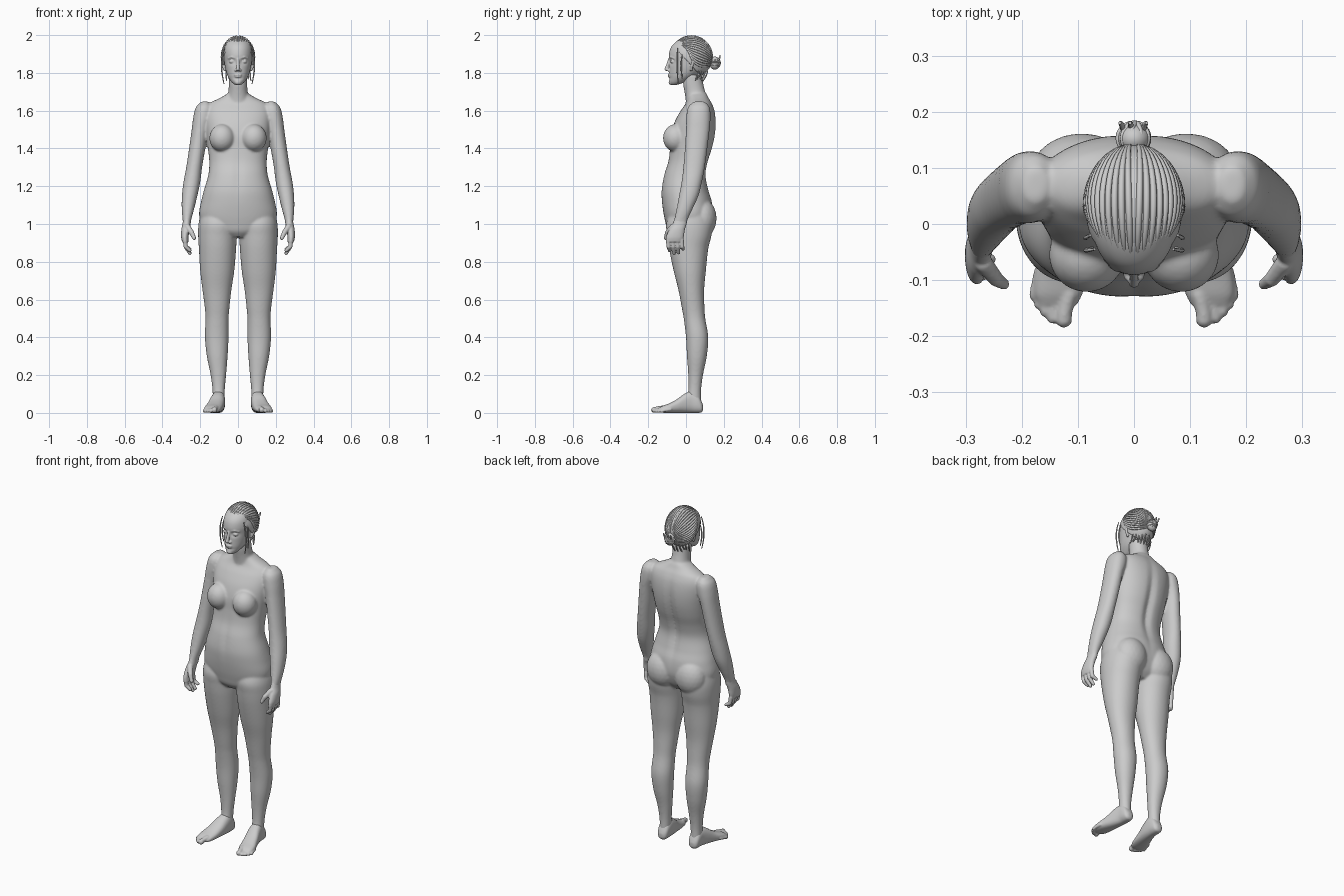
import bpy, bmesh, math, random
from mathutils import Vector, Matrix

random.seed(4)


def spline_rows(rows, sub):
    """Smoothly resample rows (first value is the position along the axis)."""
    n, out = len(rows), []
    tan = []
    for i in range(n):
        a, b = rows[max(i - 1, 0)], rows[min(i + 1, n - 1)]
        tan.append([(q - p) / (b[0] - a[0]) for p, q in zip(a, b)])
    for i in range(n - 1):
        h = rows[i + 1][0] - rows[i][0]
        for k in range(sub + (i == n - 2)):
            t = k / sub
            h00, h10 = 2*t**3 - 3*t*t + 1, t**3 - 2*t*t + t
            h01, h11 = 3*t*t - 2*t**3, t**3 - t*t
            out.append([h00*p + h10*h*m + h01*q + h11*h*w for p, q, m, w in
                        zip(rows[i], rows[i + 1], tan[i], tan[i + 1])])
    return out


def loft(bm, rows, along="z", side=1, n=48, sub=6, p=2.1, dents=()):
    """Closed skin over rows (pos, u0, u1, v0, v1); dents push y by soft bumps."""
    rings = []
    for t, u0, u1, v0, v1 in spline_rows(rows, sub):
        ring = []
        for k in range(n):
            c, s = math.cos(k * math.tau / n), math.sin(k * math.tau / n)
            u = (u0 + u1) / 2 + (u1 - u0) / 2 * math.copysign(abs(c) ** (2 / p), c)
            v = (v0 + v1) / 2 + (v1 - v0) / 2 * math.copysign(abs(s) ** (2 / p), s)
            x, y, z = (u, v, t) if along == "z" else (u, t, v)
            for dx, dz, sx, sz, push, way in dents:
                if way * s > 0:
                    y += push * abs(s) * math.exp(-((x - dx) / sx) ** 2 - ((z - dz) / sz) ** 2)
            ring.append(bm.verts.new((x * side, y, z)))
        rings.append(ring)
    for a, b in zip(rings, rings[1:]):
        for k in range(n):
            bm.faces.new((a[k], a[(k + 1) % n], b[(k + 1) % n], b[k]))
    bm.faces.new(rings[0])
    bm.faces.new(rings[-1])


def ball(bm, loc, size, sub=3):
    bmesh.ops.create_icosphere(bm, subdivisions=sub, radius=1,
                               matrix=Matrix.LocRotScale(Vector(loc), None, Vector(size)))


def digit(bm, pts):
    """Finger, toe or ridge: a row of overlapping balls through (x, y, z, r)."""
    for a, b in zip(pts, pts[1:]):
        for k in range(9):
            x, y, z, r = [p + (q - p) * k / 8 for p, q in zip(a, b)]
            ball(bm, (x, y, z), (r, r, r), 2)


def finish(bm, name, voxel=0, smooth=0, mirror=False):
    bmesh.ops.recalc_face_normals(bm, faces=bm.faces)
    for f in bm.faces:
        f.smooth = True
    me = bpy.data.meshes.new(name)
    bm.to_mesh(me)
    bm.free()
    ob = bpy.data.objects.new(name, me)
    bpy.context.collection.objects.link(ob)
    if voxel:
        m = ob.modifiers.new("fuse", "REMESH")
        m.mode, m.voxel_size, m.use_smooth_shade = "VOXEL", voxel, True
        s = ob.modifiers.new("soften", "SMOOTH")
        s.factor, s.iterations = 0.5, smooth
    if mirror:
        ob.modifiers.new("other side", "MIRROR").use_mirror_merge = False
    return ob


def sym(rows):
    return [(z, -w, w, f, b) for z, w, f, b in rows]


# Body: torso, neck, arms and legs fused into one skin
bm = bmesh.new()
loft(bm, sym([(.93, .06, -.07, .08), (.96, .15, -.095, .11), (1.0, .19, -.107, .13),
              (1.05, .206, -.118, .142), (1.12, .195, -.128, .138), (1.18, .18, -.13, .12),
              (1.26, .157, -.117, .106), (1.33, .152, -.095, .118), (1.4, .159, -.085, .14),
              (1.47, .167, -.08, .155), (1.54, .174, -.06, .159), (1.6, .172, -.028, .152),
              (1.64, .15, 0, .137), (1.665, .1, .008, .122), (1.69, .055, .01, .11)]),
     n=72, p=2.25, dents=[(0, 1.36, .022, .2, -.016, 1), (0, 1.25, .02, .1, .005, -1)])
loft(bm, sym([(1.62, .07, .0, .125), (1.66, .06, -.002, .115), (1.7, .051, -.008, .102),
              (1.74, .049, -.015, .092), (1.79, .05, -.015, .085)]))
for s in (1, -1):
    ball(bm, (s * .084, -.055, 1.455), (.068, .067, .074))     # breast
    ball(bm, (s * .093, .085, 1.03), (.094, .077, .105))       # buttock
    loft(bm, [(.04, .073, .133, .0, .08), (.12, .07, .135, .012, .08), (.2, .063, .145, .012, .09),
              (.3, .055, .165, .005, .11), (.4, .05, .175, 0, .118), (.5, .05, .172, -.012, .102),
              (.55, .046, .175, -.021, .098), (.65, .035, .188, -.04, .096),
              (.75, .02, .2, -.065, .105), (.87, .01, .207, -.09, .118), (.94, .006, .211, -.1, .135),
              (1.0, .004, .209, -.105, .14), (1.07, .02, .195, -.08, .12)], side=s)
    loft(bm, [(.99, .251, .29, -.072, .004), (1.02, .248, .293, -.063, .008),
              (1.08, .232, .298, -.05, .035), (1.15, .215, .297, -.037, .066),
              (1.22, .2, .289, -.024, .084), (1.3, .19, .274, -.014, .099),
              (1.4, .173, .259, -.006, .113), (1.5, .157, .245, 0, .125), (1.57, .135, .236, .002, .13),
              (1.62, .135, .222, .012, .124), (1.648, .155, .195, .04, .1)], side=s)
finish(bm, "body", .006, 9)

# Hand: palm, four curled fingers and a thumb
bm = bmesh.new()
loft(bm, [(.905, .262, .296, -.108, -.018), (.93, .262, .301, -.106, -.012),
          (.97, .256, .3, -.09, -.006), (1.0, .251, .294, -.072, .003), (1.03, .25, .29, -.06, .008)], n=32)
for i, tip in enumerate((.85, .835, .838, .857)):
    y = -.095 + i * .024
    digit(bm, [(.281, y, .915, .0125), (.277, y + .003, .88, .0115),
               (.255, y + .008, tip + .01, .0095)])
digit(bm, [(.268, -.07, .985, .017), (.246, -.098, .955, .014), (.232, -.107, .925, .0105)])
finish(bm, "hand", .0035, 3, True)

# Foot: heel to ball, then five toes
bm = bmesh.new()
loft(bm, [(-.145, .102, .17, .004, .026), (-.125, .092, .178, .001, .037), (-.09, .083, .176, 0, .05),
          (-.05, .076, .163, 0, .071), (-.01, .07, .15, 0, .1), (.03, .068, .139, 0, .115),
          (.065, .07, .135, 0, .095), (.083, .077, .128, .004, .06), (.091, .09, .115, .015, .04)],
     along="y", n=36, p=2.4)
for x, y, r in ((.124, -.17, .0155), (.144, -.168, .0105), (.157, -.156, .0105),
                (.168, -.143, .01), (.177, -.128, .0095)):
    digit(bm, [(x - .008, y + .045, r + .009, r), (x, y + .012, r + .004, r * .9), (x + .001, y, r, r)])
finish(bm, "foot", .004, 4, True)

# Head: skull and face with sockets, nose, lips, lids and ears
bm = bmesh.new()
loft(bm, sym([(1.737, .018, -.08, -.045), (1.75, .033, -.088, -.01), (1.78, .053, -.09, .045),
              (1.82, .066, -.089, .085), (1.86, .073, -.089, .11), (1.9, .077, -.09, .122),
              (1.94, .072, -.077, .118), (1.97, .055, -.045, .095), (1.985, .03, -.01, .06)]),
     n=80, sub=8, dents=[(.033, 1.86, .018, .014, .012, -1), (-.033, 1.86, .018, .014, .012, -1),
                         (0, 1.772, .03, .008, .005, -1)])
digit(bm, [(0, -.088, 1.872, .007), (0, -.098, 1.838, .009), (0, -.104, 1.82, .0105)])
ball(bm, (0, -.088, 1.79), (.021, .009, .006))
ball(bm, (0, -.086, 1.78), (.018, .0095, .006))
ball(bm, (0, -.08, 1.75), (.018, .012, .014))
for s in (1, -1):
    ball(bm, (s * .011, -.092, 1.814), (.008, .01, .007))
    ball(bm, (s * .032, -.07, 1.86), (.016, .0125, .01))
    digit(bm, [(s * .014, -.085, 1.879, .005), (s * .034, -.08, 1.884, .005), (s * .052, -.063, 1.877, .004)])
    digit(bm, [(s * .07, .028, 1.815, .007), (s * .077, .03, 1.835, .008), (s * .081, .04, 1.862, .009),
               (s * .077, .025, 1.868, .007)])
finish(bm, "head", .0035, 4)

# Hair cap: ellipsoid trimmed along the hairline
centre, radii = Vector((0, .028, 1.883)), Vector((.086, .112, .111))
bm = bmesh.new()
ball(bm, centre, radii, 5)
cut = bmesh.ops.bisect_plane(bm, geom=bm.verts[:] + bm.edges[:] + bm.faces[:], plane_co=(0, -.073, 1.95),
                             plane_no=(0, 1.1, 1), clear_inner=True)
bmesh.ops.holes_fill(bm, edges=[e for e in bm.edges if e.is_boundary])
finish(bm, "hair_cap")

# Bun at the back
bm = bmesh.new()
ball(bm, (0, .152, 1.852), (.029, .027, .035), 4)
finish(bm, "hair_bun")


def strands(name, paths, depth):
    """Tapered hair strands through lists of points."""
    cu = bpy.data.curves.new(name, "CURVE")
    cu.dimensions, cu.bevel_depth, cu.bevel_resolution, cu.use_fill_caps = "3D", depth, 2, True
    for pts in paths:
        sp = cu.splines.new("POLY")
        sp.points.add(len(pts) - 1)
        for i, (pt, co) in enumerate(zip(sp.points, pts)):
            pt.co = (*co, 1)
            pt.radius = .35 + .65 * math.sin(math.pi * (.1 + .8 * i / (len(pts) - 1)))
        sp.use_smooth = True
    ob = bpy.data.objects.new(name, cu)
    bpy.context.collection.objects.link(ob)


def bend(a, b, c, n=18):
    a, b, c = Vector(a), Vector(b), Vector(c)
    return [a * (1 - t) ** 2 + b * 2 * t * (1 - t) + c * t * t for t in (i / n for i in range(n + 1))]


# Strands swept from the parting and temples back to the bun
sweep, locks = [], []
for s in (1, -1):
    for k in range(14):
        f = math.radians(5 + 8.6 * k)
        a = (s * math.sin(f) * .7, -.72 + .045 * k, .62 - .018 * k)
        b = (s * math.sin(f) * 1.5, .1, math.cos(f) * 1.5)
        path = []
        for d in bend(a, b, (s * .08, .98, -.25 + .2 * math.cos(f))):
            d = d.normalized()
            path.append(centre + Vector((d.x * radii.x, d.y * radii.y, d.z * radii.z)))
        sweep.append(path)
    # Loose locks beside the face and wisps at the nape
    locks.append(bend((s * .07, -.045, 1.93), (s * .1, -.05, 1.85), (s * .074, -.042, 1.742)))
    locks.append(bend((s * .078, -.02, 1.9), (s * .094, -.03, 1.84), (s * .08, -.02, 1.768)))
    for k in range(5):
        x = s * (.012 + .013 * k)
        locks.append(bend((x, .115 - .012 * k, 1.81), (x, .108 - .012 * k, 1.785),
                          (x + random.uniform(-.008, .008), .09 - .01 * k, 1.755 + random.uniform(0, .015)), 8))
strands("hair_strands", sweep, .006)
strands("loose_locks", locks, .004)

# Coils wrapped round the bun, plus stray tips
coils = []
for k in range(5):
    tilt = Matrix.Rotation(k * math.pi / 5, 3, "Y")
    coils.append([Vector((0, .153, 1.852)) + tilt @ Vector((.028 * math.cos(t), .027 * math.sin(t), .004))
                  for t in (i * math.tau / 24 for i in range(25))])
for x in (-.018, -.005, .016):
    coils.append(bend((x, .16, 1.86), (x * 1.2, .182, 1.875), (x * 1.4, .18, 1.893), 8))
strands("bun_coils", coils, .005)
